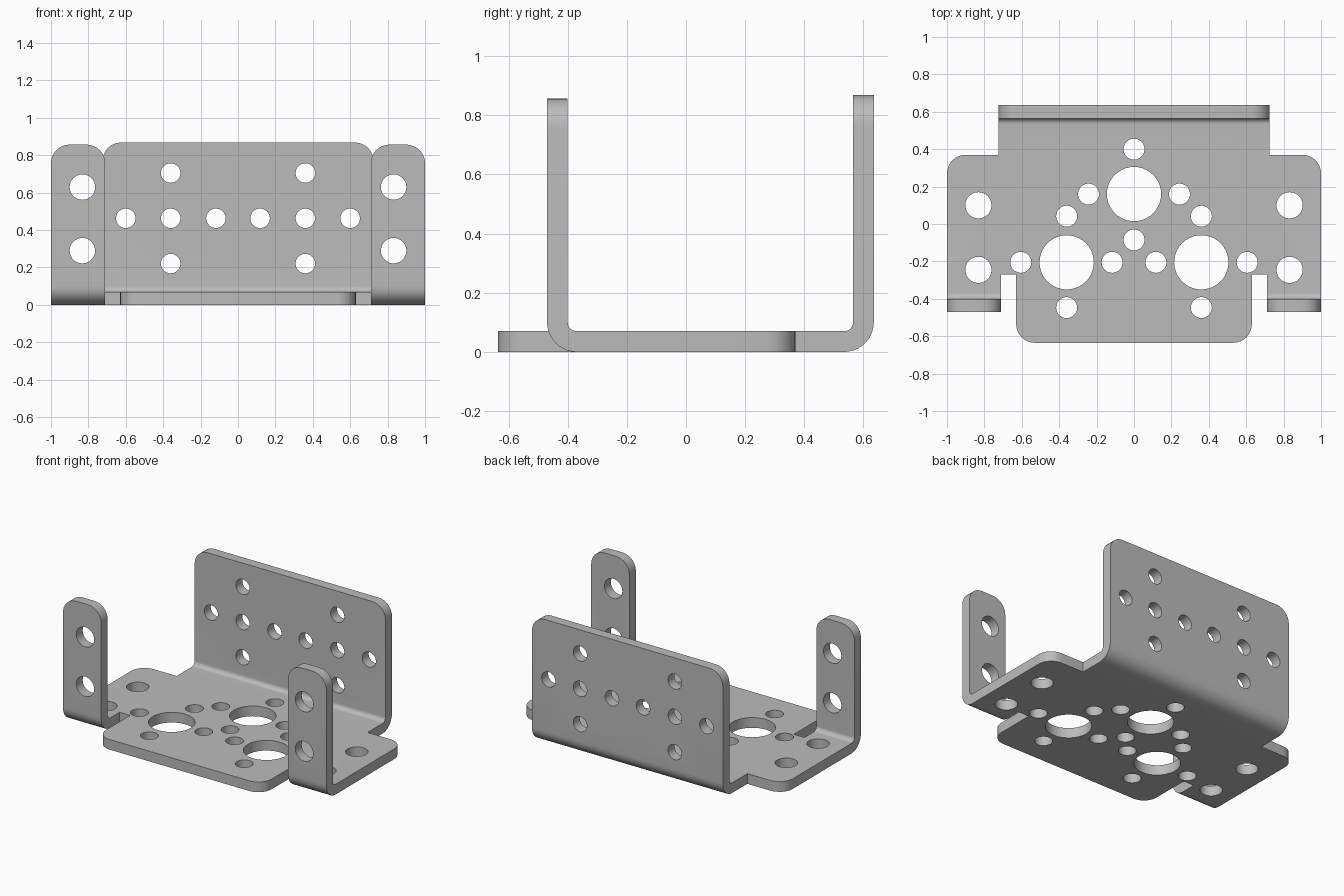
import bpy, bmesh, math
from mathutils import Matrix, Vector

cube = bpy.data.objects.get("Cube")
if cube:
    bpy.data.objects.remove(cube)

T = 0.07          # sheet thickness
R = 0.1           # outer bend radius and corner radius
BACK, FRONT = 0.635, -0.47   # outer faces of the back wall and front tabs


def prism(bm, points, offset):
    """Closed solid from a flat outline swept along an offset."""
    a = [bm.verts.new(p) for p in points]
    b = [bm.verts.new(Vector(p) + Vector(offset)) for p in points]
    bm.faces.new(a)
    bm.faces.new(b[::-1])
    for i in range(len(a)):
        j = (i + 1) % len(a)
        bm.faces.new((a[i], b[i], b[j], a[j]))


def flange(bm, x0, x1, outer, side, top):
    """Quarter bend and upright wall; side is +1 at the back, -1 at the front."""
    cy = outer - side * R
    arc = [math.radians(90 * i / 10) for i in range(11)]
    outside = [(cy + side * R * math.sin(t), R - R * math.cos(t)) for t in arc]
    r = R - T
    inside = [(cy + side * r * math.sin(t), R - r * math.cos(t)) for t in arc]
    section = outside + [(outer, top), (outer - side * T, top)] + inside[::-1]
    prism(bm, [(x0, y, z) for y, z in section], (x1 - x0, 0, 0))


# Base plate outline, right half mirrored to the left
half = [(0.63, -0.635), (0.63, -0.27), (0.71, -0.27), (0.71, FRONT + R),
        (1, FRONT + R), (1, 0.37), (0.725, 0.37), (0.725, BACK - R)]
outline = half + [(-x, y) for x, y in reversed(half)]
bm = bmesh.new()
prism(bm, [(x, y, 0) for x, y in outline], (0, 0, T))

# Back wall and front tabs
flange(bm, -0.725, 0.725, BACK, 1, 0.868)
for s in (-1, 1):
    flange(bm, s * 0.71, s, FRONT, -1, 0.857)

# Weld the sheet and drop the inner seam faces
bmesh.ops.remove_doubles(bm, verts=bm.verts[:], dist=0.0005)
seams = [f for f in bm.faces if all(len(e.link_faces) > 2 for e in f.edges)]
bmesh.ops.delete(bm, geom=seams, context='FACES')
bmesh.ops.recalc_face_normals(bm, faces=bm.faces[:])


# Round the plate corners and the flange tops
def is_corner(e):
    p, q = (v.co for v in e.verts)
    if abs(p.x - q.x) > 0.001:
        return False
    if abs(p.z - q.z) < 0.001:
        return p.z > 0.8
    at = (round(abs(p.x), 2), round(p.y, 3))
    return abs(p.y - q.y) < 0.001 and at in ((1, 0.37), (0.63, -0.635))


bmesh.ops.bevel(bm, geom=[e for e in bm.edges if is_corner(e)], offset=R,
                segments=8, profile=0.5, affect='EDGES')


def make_object(name, bm):
    mesh = bpy.data.meshes.new(name)
    bm.to_mesh(mesh)
    bm.free()
    obj = bpy.data.objects.new(name, mesh)
    bpy.context.collection.objects.link(obj)
    return obj


bracket = make_object("bent_bracket", bm)

# Hole cutters: plate holes run along z, wall and tab holes along y
cut = bmesh.new()


def drill(x, y, z, radius, upright):
    turn = Matrix() if upright else Matrix.Rotation(math.pi / 2, 4, 'X')
    for sx in ((1, -1) if x else (1,)):
        bmesh.ops.create_cone(cut, cap_ends=True, segments=40, radius1=radius,
                              radius2=radius, depth=0.2,
                              matrix=Matrix.Translation((sx * x, y, z)) @ turn)


for x, y in ((0, 0.16), (0.36, -0.205)):
    drill(x, y, T / 2, 0.145, True)
for x, y in ((0, 0.4), (0.243, 0.16), (0.36, 0.042), (0, -0.085),
             (0.117, -0.205), (0.605, -0.205), (0.36, -0.447)):
    drill(x, y, T / 2, 0.056, True)
for y in (0.1, -0.245):
    drill(0.832, y, T / 2, 0.07, True)
for x, z in ((0.36, 0.705), (0.36, 0.463), (0.36, 0.221),
             (0.6, 0.463), (0.118, 0.463)):
    drill(x, BACK - T / 2, z, 0.052, False)
for z in (0.63, 0.29):
    drill(0.832, FRONT + T / 2, z, 0.068, False)
cutter = make_object("hole_cutter", cut)
cutter.hide_render = True

mod = bracket.modifiers.new("holes", 'BOOLEAN')
mod.operation = 'DIFFERENCE'
mod.solver = 'EXACT'
mod.object = cutter
for o in bpy.context.selected_objects:
    o.select_set(False)
bpy.context.view_layer.objects.active = bracket
bracket.select_set(True)
bpy.ops.object.modifier_apply(modifier=mod.name)
bpy.data.objects.remove(cutter)
bpy.ops.object.shade_smooth_by_angle(angle=math.radians(30))

# Plain grey metal
grey = bpy.data.materials.new("grey_metal")
grey.use_nodes = True
colour = (0.5, 0.5, 0.5, 1)
grey.diffuse_color = colour
grey.node_tree.nodes["Principled BSDF"].inputs["Base Color"].default_value = colour
bracket.data.materials.clear()
bracket.data.materials.append(grey)
